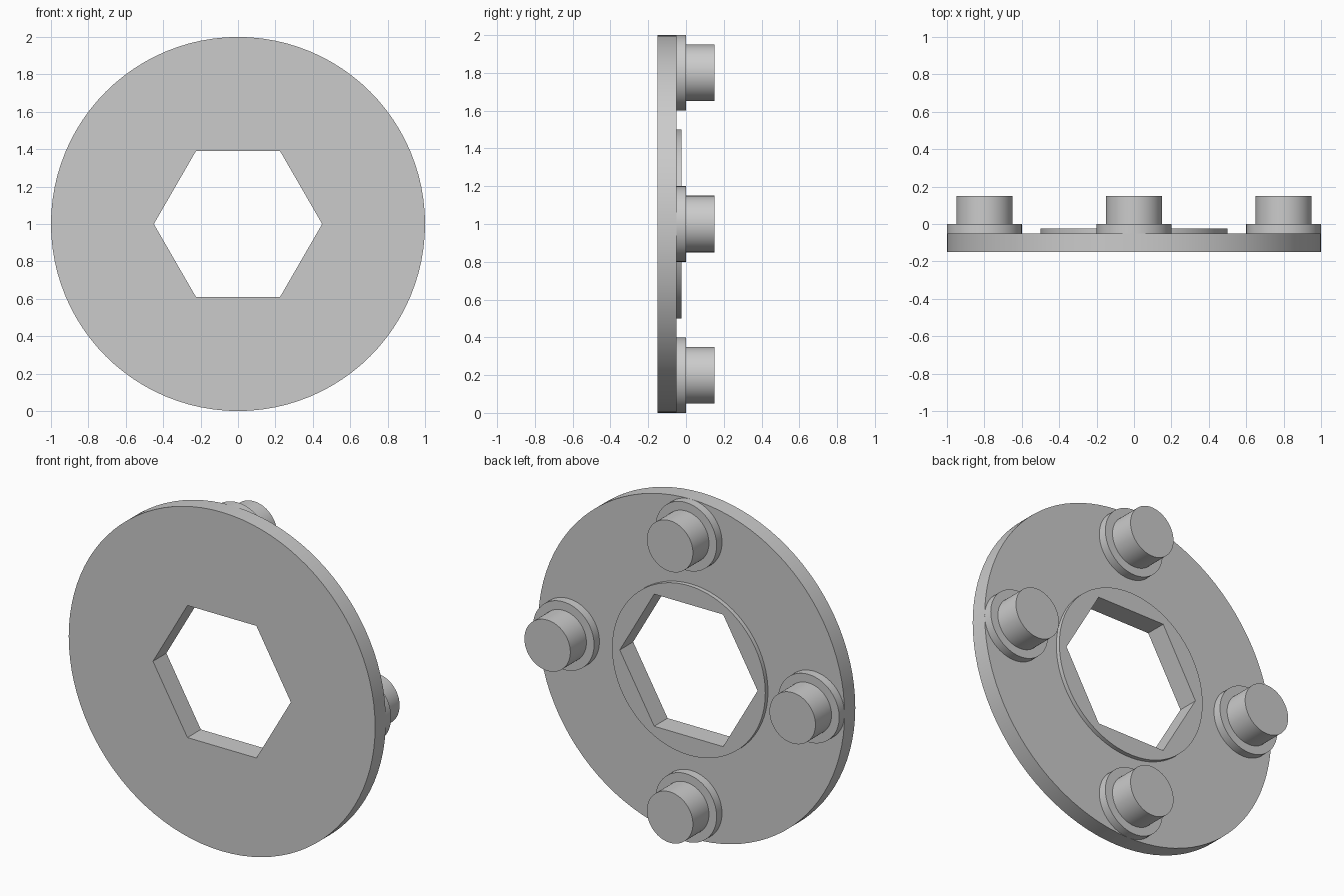
import bpy, bmesh, math
from mathutils import Matrix, Vector

cube = bpy.data.objects.get("Cube")
if cube:
    bpy.data.objects.remove(cube, do_unlink=True)

grey = bpy.data.materials.new("plain grey")
grey.use_nodes = True
grey.diffuse_color = (0.6, 0.6, 0.6, 1)
grey.node_tree.nodes["Principled BSDF"].inputs["Base Color"].default_value = (0.6, 0.6, 0.6, 1)

CENTRE = Vector((0, 0, 1))
SIDES = 96
HEX_RADIUS = 0.45


def finish(name, bm):
    bmesh.ops.recalc_face_normals(bm, faces=bm.faces)
    mesh = bpy.data.meshes.new(name)
    bm.to_mesh(mesh)
    bm.free()
    mesh.materials.append(grey)
    obj = bpy.data.objects.new(name, mesh)
    bpy.context.collection.objects.link(obj)
    bpy.ops.object.select_all(action="DESELECT")
    obj.select_set(True)
    bpy.context.view_layer.objects.active = obj
    bpy.ops.object.shade_smooth_by_angle(angle=math.radians(30))
    return obj


def hexagon(angle):
    """Distance from the centre to the hexagon's edge at an angle."""
    sector = math.pi / 3
    return HEX_RADIUS * math.cos(sector / 2) / math.cos(angle % sector - sector / 2)


def loop(bm, y, radius):
    """Ring of vertices, round or hexagonal (radius None)."""
    verts = []
    for i in range(SIDES):
        a = math.tau * i / SIDES
        # small offset keeps the corner angles inside one sector
        r = radius or hexagon(a + 1e-9)
        verts.append(bm.verts.new(CENTRE + Vector((r * math.cos(a), y, r * math.sin(a)))))
    return verts


# Round plate with a raised inner collar and a hexagonal through-hole
bm = bmesh.new()
profile = [(-0.15, None), (-0.15, 1), (-0.05, 1), (-0.05, 0.5), (-0.025, 0.5), (-0.025, None)]
loops = [loop(bm, y, r) for y, r in profile]
for a, b in zip(loops, loops[1:] + loops[:1]):
    for i in range(SIDES):
        j = (i + 1) % SIDES
        bm.faces.new((a[i], a[j], b[j], b[i]))
finish("plate", bm)


def cylinder(name, spot, radius, y0, y1):
    bm = bmesh.new()
    place = Matrix.Translation(spot + Vector((0, (y0 + y1) / 2, 0))) @ Matrix.Rotation(math.pi / 2, 4, "X")
    bmesh.ops.create_cone(bm, cap_ends=True, segments=64, radius1=radius,
                          radius2=radius, depth=y1 - y0, matrix=place)
    finish(name, bm)


# Four stepped pins on the back
for label, x, z in (("left", 1, 0), ("top", 0, 1), ("right", -1, 0), ("bottom", 0, -1)):
    spot = CENTRE + 0.8 * Vector((x, 0, z))
    cylinder(label + "_pin_base", spot, 0.2, -0.06, 0)
    cylinder(label + "_pin", spot, 0.15, -0.01, 0.15)
